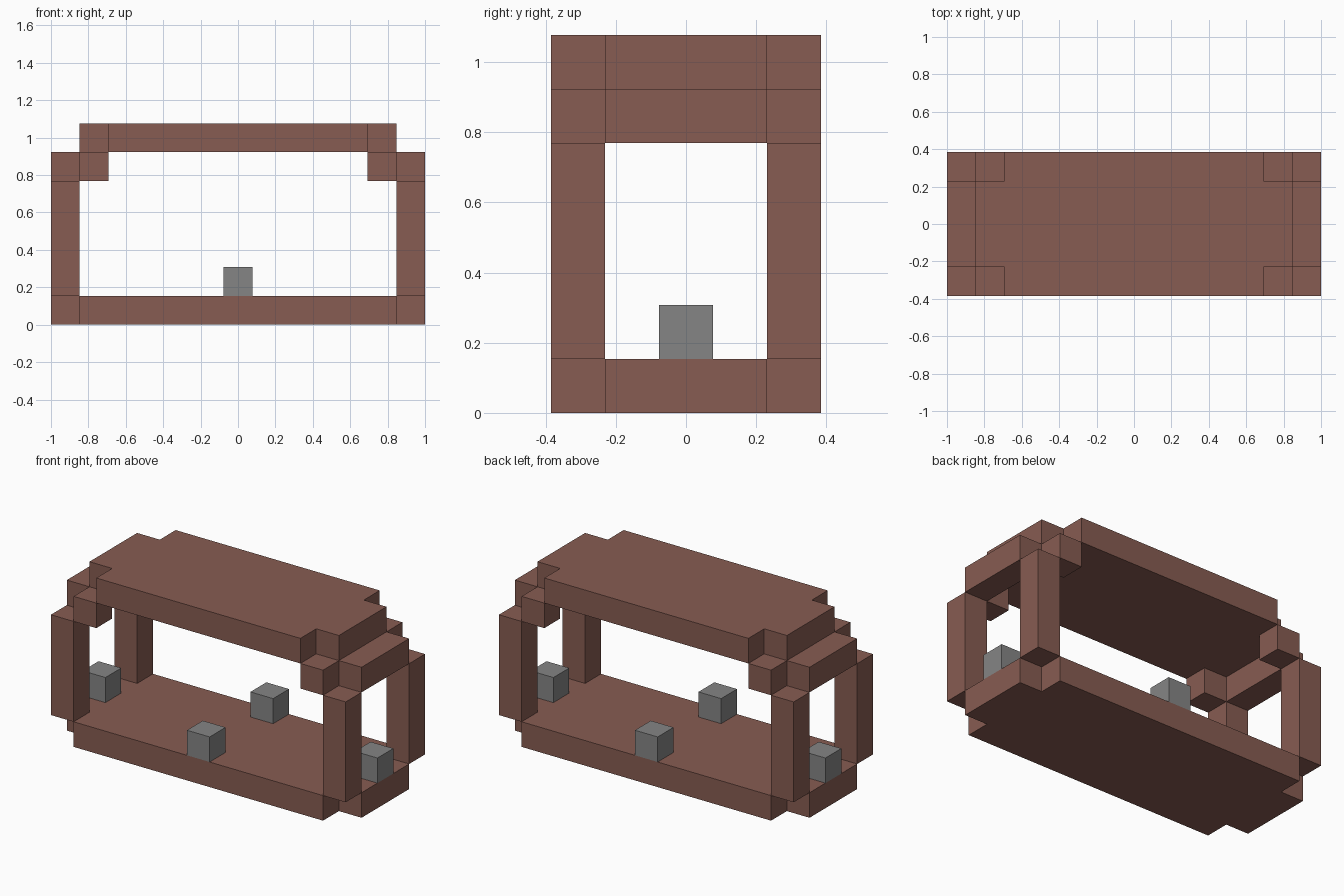
import bpy
import bmesh

U = 2 / 13  # one block

default_cube = bpy.data.objects.get("Cube")
if default_cube:
    bpy.data.objects.remove(default_cube, do_unlink=True)


def make_material(name, rgb):
    mat = bpy.data.materials.new(name)
    mat.use_nodes = True
    colour = (*rgb, 1)
    mat.diffuse_color = colour
    mat.node_tree.nodes["Principled BSDF"].inputs["Base Color"].default_value = colour
    return mat


brown = make_material("brown", (0.242, 0.107, 0.084))
grey = make_material("grey", (0.235, 0.235, 0.235))


def add_object(name, bm, mat):
    bmesh.ops.recalc_face_normals(bm, faces=bm.faces)
    mesh = bpy.data.meshes.new(name)
    bm.to_mesh(mesh)
    bm.free()
    mesh.materials.append(mat)
    obj = bpy.data.objects.new(name, mesh)
    bpy.context.collection.objects.link(obj)
    return obj


def box(name, centre, size, mat):
    """Box given in block units, with the centre at mid height."""
    bm = bmesh.new()
    bmesh.ops.create_cube(bm, size=1)
    for v in bm.verts:
        for i in range(3):
            v.co[i] = (v.co[i] * size[i] + centre[i]) * U
    return add_object(name, bm, mat)


def notched_slab(name, half_x, half_y, z, mat):
    """One-block-thick slab with a one-block notch in every corner."""
    a, b = half_x, half_y
    corner = [(a, b - 1), (a - 1, b - 1), (a - 1, b)]
    outline = (corner
               + [(-x, y) for x, y in reversed(corner)]
               + [(-x, -y) for x, y in corner]
               + [(x, -y) for x, y in reversed(corner)])
    bm = bmesh.new()
    face = bm.faces.new([bm.verts.new((x * U, y * U, z * U)) for x, y in outline])
    top = bmesh.ops.extrude_face_region(bm, geom=[face])["geom"]
    bmesh.ops.translate(bm, vec=(0, 0, U),
                        verts=[g for g in top if isinstance(g, bmesh.types.BMVert)])
    return add_object(name, bm, mat)


# Floor and roof
notched_slab("floor", 6.5, 2.5, 0, brown)
notched_slab("roof", 5.5, 2.5, 6, brown)

for sx, x_name in ((-1, "right"), (1, "left")):
    # End beam under the roof, and the block on the floor below it
    box(f"{x_name}_end_beam", (sx * 6, 0, 5.5), (1, 3, 1), brown)
    box(f"{x_name}_floor_block", (sx * 6, 0, 1.5), (1, 1, 1), grey)
    for sy, y_name in ((-1, "front"), (1, "back")):
        # Corner post and the bracket under the roof
        box(f"{y_name}_{x_name}_post", (sx * 6, sy * 2, 3), (1, 1, 4), brown)
        box(f"{y_name}_{x_name}_bracket", (sx * 5, sy * 2, 5.5), (1, 1, 1), brown)

# Blocks on the long edges of the floor
for sy, y_name in ((-1, "front"), (1, "back")):
    box(f"{y_name}_floor_block", (0, sy * 2, 1.5), (1, 1, 1), grey)
